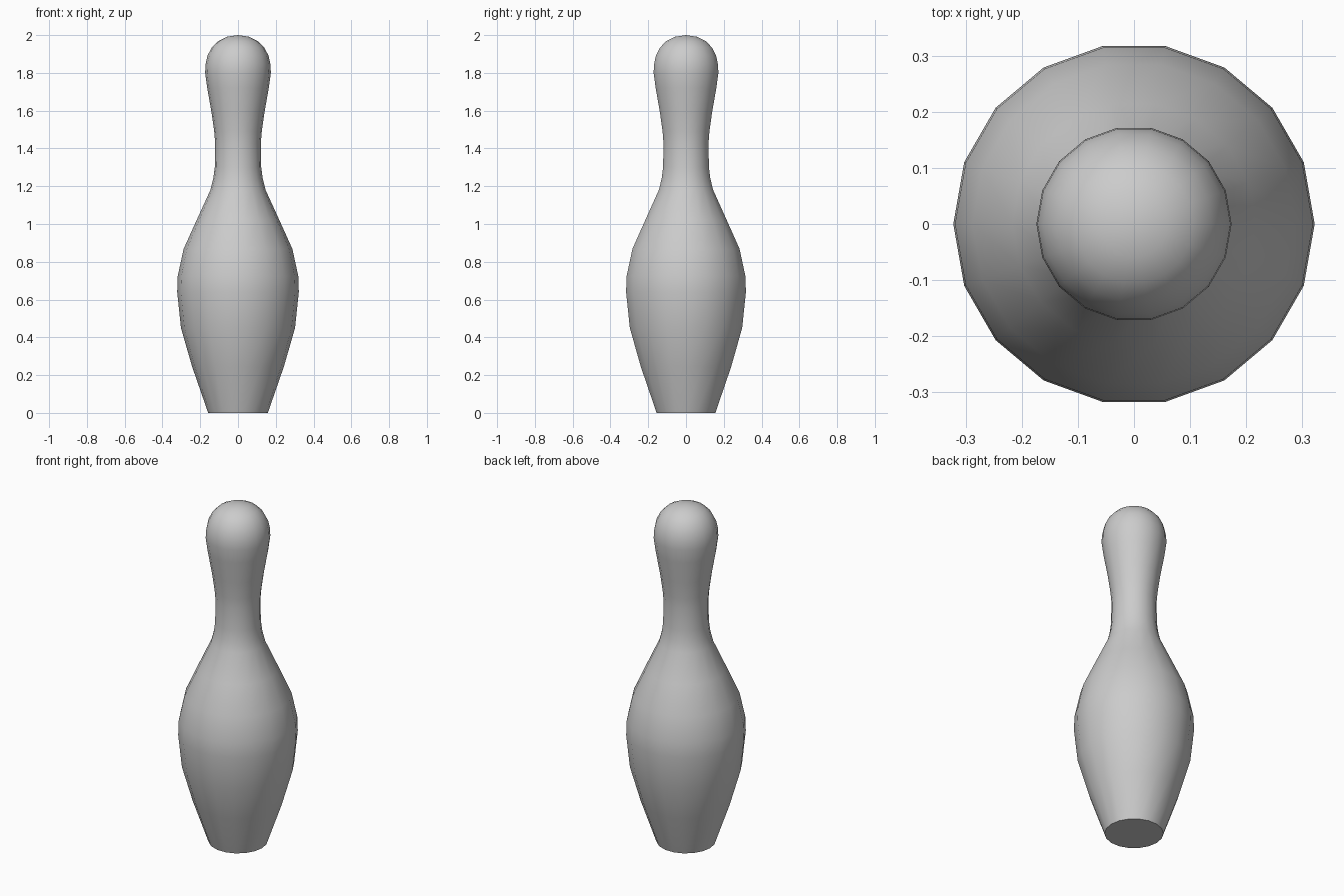
import bpy, bmesh, math

if "Cube" in bpy.data.objects:
    bpy.data.objects.remove(bpy.data.objects["Cube"])

SIDES = 18
# Half outline as (radius, height), base to head
PROFILE = [(0.158, 0.0), (0.243, 0.245), (0.302, 0.45), (0.322, 0.64),
           (0.319, 0.725), (0.288, 0.868), (0.217, 1.025), (0.146, 1.18),
           (0.131, 1.24), (0.123, 1.30), (0.121, 1.43), (0.126, 1.49), (0.140, 1.59),
           (0.163, 1.72), (0.174, 1.80), (0.172, 1.845), (0.162, 1.89), (0.139, 1.935),
           (0.106, 1.968), (0.060, 1.991)]

bm = bmesh.new()
rings = []
for r, z in PROFILE:
    rings.append([bm.verts.new((r * math.cos(math.tau * i / SIDES),
                                r * math.sin(math.tau * i / SIDES), z))
                  for i in range(SIDES)])

# Lathed wall
for low, high in zip(rings, rings[1:]):
    for i in range(SIDES):
        j = (i + 1) % SIDES
        bm.faces.new((low[i], low[j], high[j], high[i]))

# Flat base and rounded crown
bm.faces.new(rings[0][::-1])
tip = bm.verts.new((0, 0, 2.0))
for i in range(SIDES):
    bm.faces.new((rings[-1][i], rings[-1][(i + 1) % SIDES], tip))

mesh = bpy.data.meshes.new("bowling_pin")
bm.to_mesh(mesh)
bm.free()
pin = bpy.data.objects.new("bowling_pin", mesh)
bpy.context.collection.objects.link(pin)

# Smooth body with a crisp base edge
bpy.context.view_layer.objects.active = pin
pin.select_set(True)
bpy.ops.object.shade_smooth_by_angle(angle=math.radians(40))
